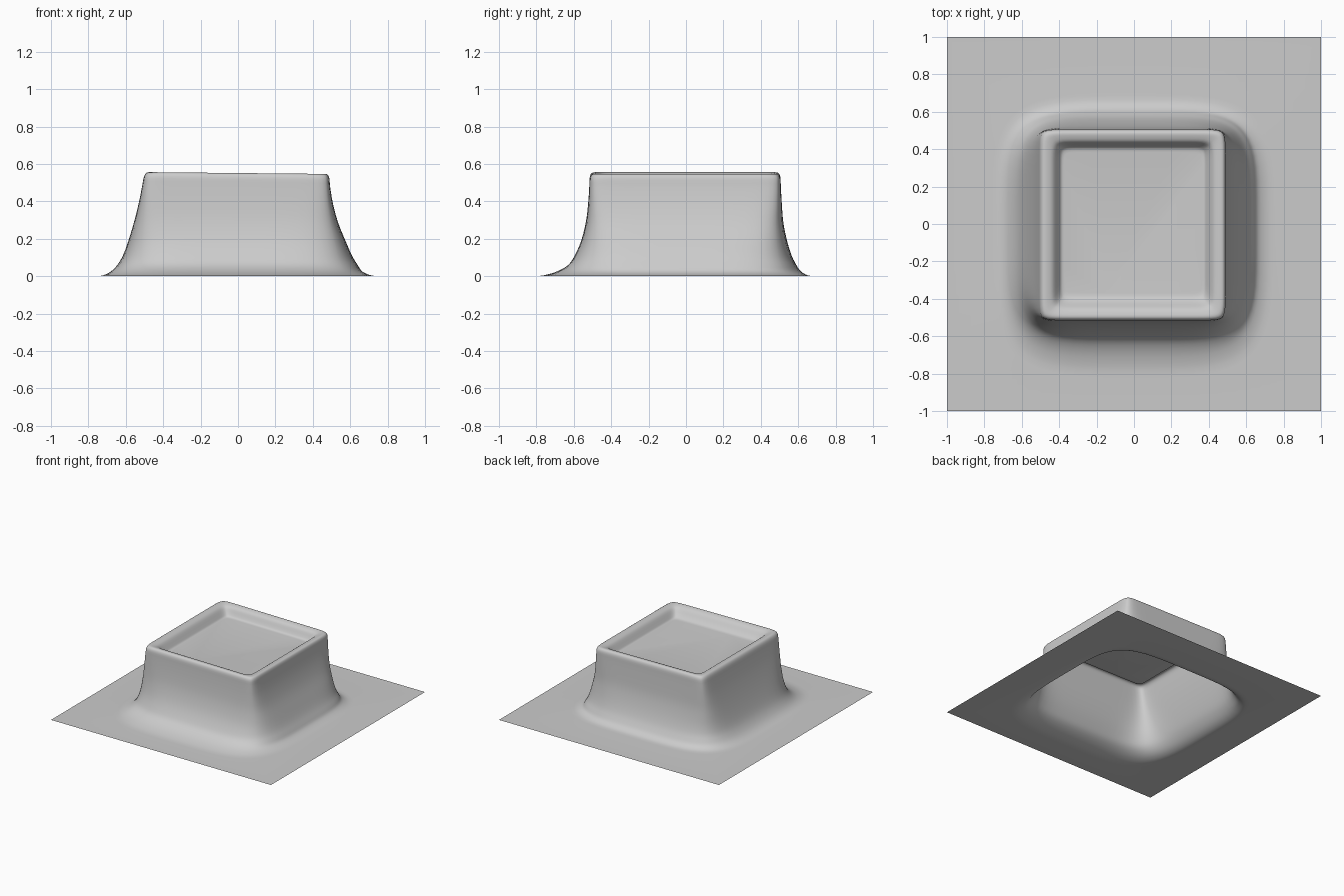
import bpy, bmesh, math

if "Cube" in bpy.data.objects:
    bpy.data.objects.remove(bpy.data.objects["Cube"])

# Nested loops from the sheet edge up to the tray floor:
# (left, right, front, back, squareness, height)
RINGS = [
    (0.76, 0.75, 0.81, 0.69, 4.2, 0.0),
    (0.72, 0.71, 0.76, 0.65, 4.2, 0.005),
    (0.68, 0.665, 0.69, 0.615, 4.4, 0.025),
    (0.645, 0.64, 0.63, 0.59, 4.8, 0.06),
    (0.615, 0.61, 0.595, 0.565, 5.3, 0.11),
    (0.585, 0.575, 0.56, 0.54, 6.5, 0.19),
    (0.555, 0.535, 0.535, 0.52, 9, 0.29),
    (0.53, 0.508, 0.523, 0.512, 13, 0.39),
    (0.512, 0.493, 0.517, 0.507, 18, 0.48),
    (0.502, 0.488, 0.514, 0.504, 20, 0.53),
    (0.485, 0.475, 0.50, 0.49, 20, 0.55),
    (0.455, 0.445, 0.475, 0.465, 20, 0.548),
    (0.43, 0.42, 0.45, 0.44, 20, 0.535),
    (0.405, 0.395, 0.42, 0.42, 22, 0.50),
    (0.39, 0.38, 0.395, 0.405, 22, 0.48),
    (0.375, 0.365, 0.37, 0.385, 22, 0.475),
]
SEGS, STEPS = 24, 3


def square_outline():
    """Unit square, counter-clockwise, with points gathered at the corners."""
    pts = []
    for side in range(4):
        c, s = round(math.cos(side * math.pi / 2)), round(math.sin(side * math.pi / 2))
        for i in range(SEGS):
            v = math.sin((2 * i / SEGS - 1) * math.pi / 2)
            pts.append((c - s * v, s + c * v))
    return pts


def spline(a, b, c, d, t):
    return 0.5 * (2 * b + (c - a) * t + (2 * a - 5 * b + 4 * c - d) * t * t
                  + (3 * b - a - 3 * c + d) * t ** 3)


def refine(rings):
    out = []
    for i in range(len(rings) - 1):
        quad = [rings[max(0, min(len(rings) - 1, i + k))] for k in (-1, 0, 1, 2)]
        for j in range(STEPS):
            out.append(tuple(spline(*vals, j / STEPS) for vals in zip(*quad)))
    return out + [rings[-1]]


outline = square_outline()
bm = bmesh.new()


def add_ring(left, right, front, back, n, z):
    verts = []
    for u, v in outline:
        k = (abs(u) ** n + abs(v) ** n) ** (-1 / n)
        x = u * k * (right if u > 0 else left)
        y = v * k * (back if v > 0 else front)
        # the rim leans very slightly down to the right
        lean = -0.01 * x * min(1, max(0, z) / 0.55)
        verts.append(bm.verts.new((x, y, max(0, z) + lean)))
    return verts


# Flat square sheet, flared skirt, raised rim and sunken floor in one skin
loops = [[bm.verts.new((u, v, 0)) for u, v in outline]]
loops += [add_ring(*r) for r in refine(RINGS)]
count = len(outline)
for lo, hi in zip(loops, loops[1:]):
    for i in range(count):
        j = (i + 1) % count
        bm.faces.new((lo[i], lo[j], hi[j], hi[i]))
bm.faces.new(loops[-1])

mesh = bpy.data.meshes.new("formed_tray_sheet")
bm.to_mesh(mesh)
bm.free()
for p in mesh.polygons:
    p.use_smooth = True

grey = bpy.data.materials.new("light_grey")
grey.diffuse_color = (0.6, 0.6, 0.6, 1)
grey.use_nodes = True
grey.node_tree.nodes["Principled BSDF"].inputs["Base Color"].default_value = grey.diffuse_color
mesh.materials.append(grey)
obj = bpy.data.objects.new("formed_tray_sheet", mesh)
bpy.context.collection.objects.link(obj)
